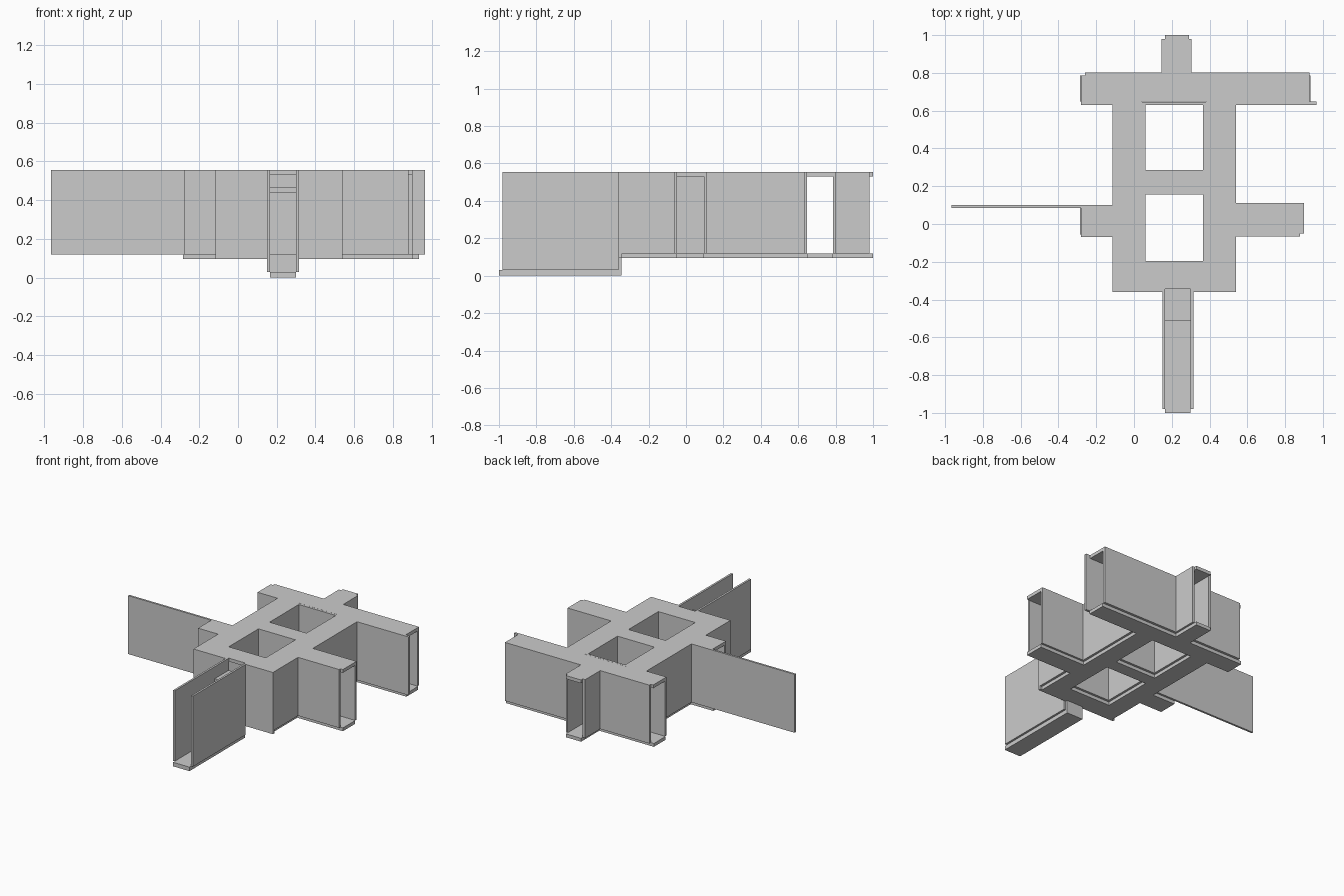
import bpy, bmesh

FLOOR, SILL, CEIL, TOP = 0.095, 0.12, 0.53, 0.555


def slab(name, rects, z0, z1):
    """One object made of upright boxes; each rect is (x0, x1, y0, y1)."""
    bm = bmesh.new()
    for x0, x1, y0, y1 in rects:
        verts = bmesh.ops.create_cube(bm, size=1)["verts"]
        for v in verts:
            v.co.x = x1 if v.co.x > 0 else x0
            v.co.y = y1 if v.co.y > 0 else y0
            v.co.z = z1 if v.co.z > 0 else z0
    mesh = bpy.data.meshes.new(name)
    bm.to_mesh(mesh)
    bm.free()
    obj = bpy.data.objects.new(name, mesh)
    bpy.context.collection.objects.link(obj)
    return obj


def frame(x0, x1, y0, y1, t=0.017):
    """Four walls around a rectangular light well."""
    return [(x0 - t, x0, y0 - t, y1 + t), (x1, x1 + t, y0 - t, y1 + t),
            (x0, x1, y0 - t, y0), (x0, x1, y1, y1 + t)]


# Corridor plan, shared by the floor and the roof
plan = [
    (-0.098, 0.043, -0.343, 0.648),   # west passage
    (0.382, 0.523, -0.343, 0.648),    # east passage
    (0.043, 0.382, -0.343, -0.212),   # south passage
    (0.043, 0.382, 0.172, 0.268),     # middle passage
    (0.165, 0.29, 0.785, 1.0),        # north stub
    (0.523, 0.90, -0.05, 0.095),      # east stub
]
slab("corridor_floor", plan + [(-0.285, 0.935, 0.648, 0.785),
                               (-0.285, -0.098, -0.055, 0.085)], FLOOR, SILL)
slab("corridor_roof", plan + [(-0.28, 0.93, 0.648, 0.785),
                              (-0.28, -0.098, -0.055, 0.085)], CEIL, TOP)

# Walls around the two light wells
slab("south_well_walls", frame(0.06, 0.365, -0.195, 0.155), SILL, TOP)
slab("north_well_walls", frame(0.06, 0.365, 0.285, 0.63), SILL, TOP)

# Outer walls of the ring and of its stubs
slab("west_walls", [
    (-0.115, -0.098, -0.343, -0.07),
    (-0.28, -0.098, -0.07, -0.055),
    (-0.965, -0.098, 0.085, 0.10),
    (-0.115, -0.098, 0.10, 0.63),
    (-0.28, -0.098, 0.63, 0.648)], SILL, TOP)
slab("east_walls", [
    (0.523, 0.54, -0.343, -0.065),
    (0.523, 0.88, -0.065, -0.05),
    (0.523, 0.90, 0.095, 0.11),
    (0.523, 0.54, 0.11, 0.63),
    (0.523, 0.965, 0.63, 0.648)], SILL, TOP)
slab("north_walls", [
    (-0.26, 0.145, 0.785, 0.803),
    (0.305, 0.93, 0.785, 0.803),
    (0.145, 0.165, 0.785, 0.98),
    (0.29, 0.305, 0.785, 0.98)], SILL, TOP)
slab("south_walls", [(-0.115, 0.165, -0.36, -0.343),
                     (0.30, 0.54, -0.36, -0.343)], FLOOR, TOP)

# Sunken entrance passage at the south, mostly roofless
slab("entrance_floor", [(0.165, 0.30, -1.0, -0.345)], 0.0, 0.03)
slab("entrance_walls", [(0.15, 0.165, -0.98, -0.36),
                        (0.30, 0.315, -0.98, -0.36)], 0.03, TOP)
slab("entrance_step", [(0.165, 0.30, -0.36, -0.345)], 0.03, SILL)
slab("entrance_ceiling", [(0.165, 0.30, -0.51, -0.343)], 0.44, 0.465)
